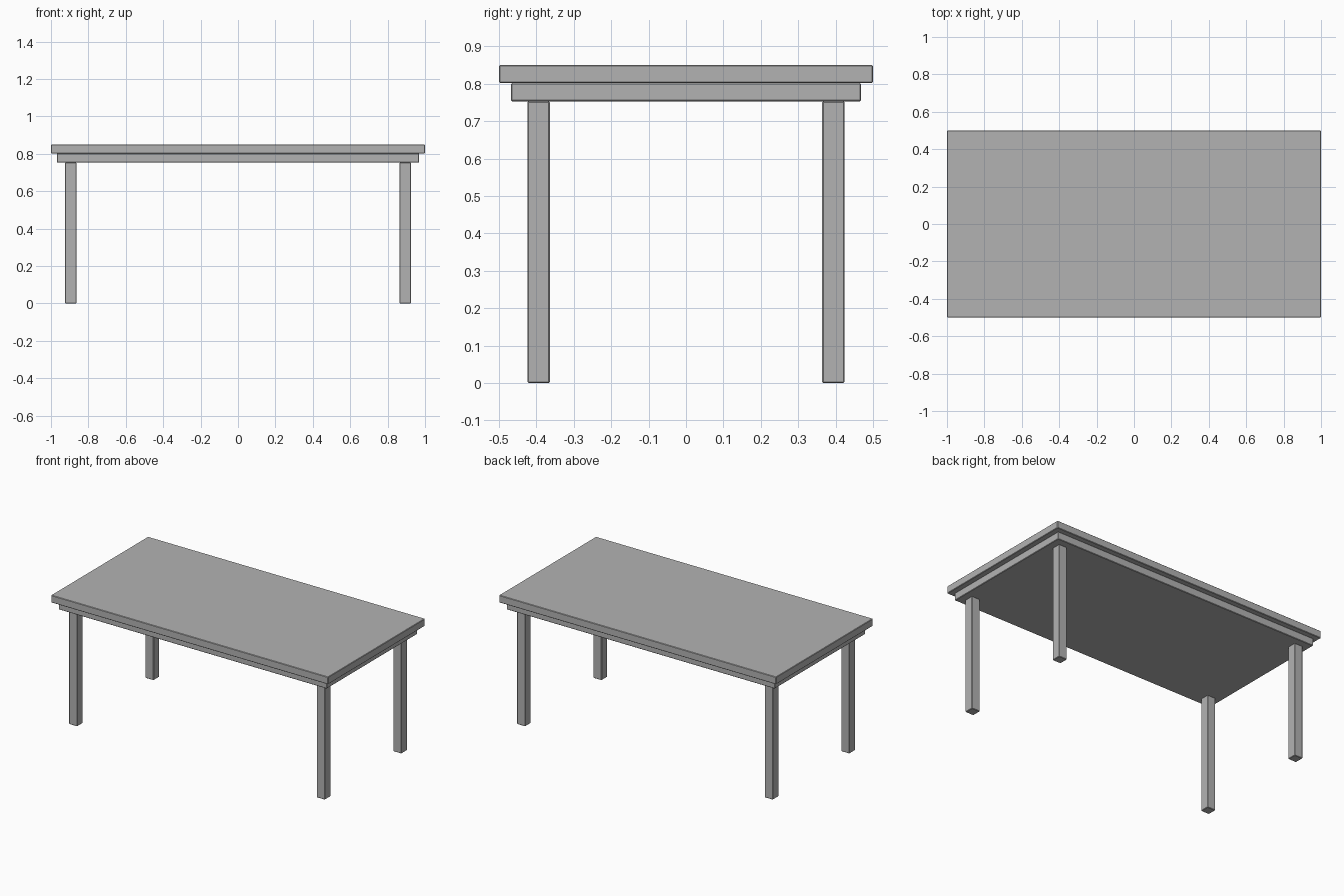
import bpy

cube = bpy.data.objects.get("Cube")
if cube:
    bpy.data.objects.remove(cube, do_unlink=True)

grey = bpy.data.materials.new("plain grey")
grey.use_nodes = True
colour = (0.45, 0.45, 0.45, 1)
grey.diffuse_color = colour
grey.node_tree.nodes["Principled BSDF"].inputs["Base Color"].default_value = colour


def block(name, x, y, bottom, top, width, depth, bevel=0.003):
    """Upright box with slightly eased edges."""
    bpy.ops.mesh.primitive_cube_add(size=1, location=(x, y, (bottom + top) / 2))
    obj = bpy.context.object
    obj.name = name
    obj.scale = (width, depth, top - bottom)
    bpy.ops.object.transform_apply(location=False, rotation=False, scale=True)
    obj.data.materials.append(grey)
    mod = obj.modifiers.new("eased edges", "BEVEL")
    mod.width = bevel
    mod.segments = 1
    return obj


# Top board and the slab beneath it
block("table_top", 0, 0, 0.802, 0.85, 2.0, 1.0)
block("under_frame", 0, 0, 0.753, 0.802, 1.936, 0.936)

# Four legs
for end, sx in (("left", 1), ("right", -1)):
    for side, sy in (("front", -1), ("back", 1)):
        block(f"{side}_{end}_leg", sx * 0.894, sy * 0.394, 0, 0.753, 0.06, 0.06)
